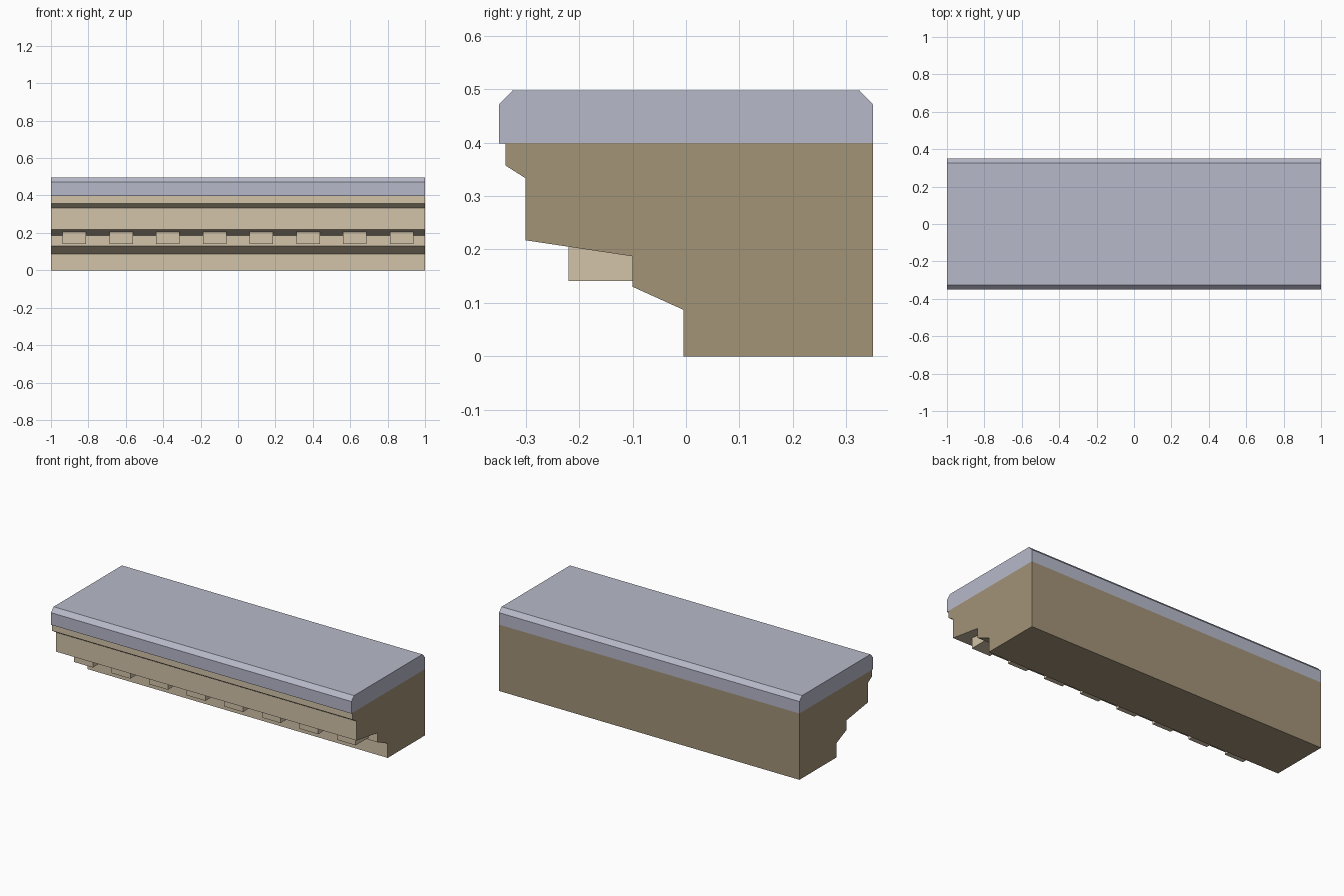
import bpy, bmesh

if "Cube" in bpy.data.objects:
    bpy.data.objects.remove(bpy.data.objects["Cube"])


def material(name, rgb):
    """Flat colour from 0-255 sRGB."""
    lin = [((c / 255 + 0.055) / 1.055) ** 2.4 for c in rgb]
    m = bpy.data.materials.new(name)
    m.diffuse_color = (*lin, 1)
    m.use_nodes = True
    m.node_tree.nodes["Principled BSDF"].inputs["Base Color"].default_value = m.diffuse_color
    return m


slate = material("pale_slate", (183, 185, 201))
light_stone = material("light_stone", (210, 195, 169))
dark_stone = material("dark_stone", (162, 147, 119))


def extrude_x(name, profile, x0, x1, mats, rule=None):
    """Extrude a closed (y, z) profile from x0 to x1."""
    bm = bmesh.new()
    face = bm.faces.new([bm.verts.new((x0, y, z)) for y, z in profile])
    out = bmesh.ops.extrude_face_region(bm, geom=[face])
    moved = [g for g in out["geom"] if isinstance(g, bmesh.types.BMVert)]
    bmesh.ops.translate(bm, verts=moved, vec=(x1 - x0, 0, 0))
    bmesh.ops.recalc_face_normals(bm, faces=bm.faces)
    for f in bm.faces:
        f.normal_update()
        if rule:
            f.material_index = rule(f)
    mesh = bpy.data.meshes.new(name)
    bm.to_mesh(mesh)
    bm.free()
    for m in mats:
        mesh.materials.append(m)
    obj = bpy.data.objects.new(name, mesh)
    bpy.context.collection.objects.link(obj)
    return obj


# Stepped cornice body: moulded front is light, ends, back and base are dark
body = [(0.35, 0), (-0.005, 0), (-0.005, 0.087), (-0.1, 0.13), (-0.1, 0.187),
        (-0.3, 0.217), (-0.3, 0.333), (-0.338, 0.357), (-0.338, 0.399), (0.35, 0.399)]


def body_rule(f):
    n = f.normal
    base = f.calc_center_median().z < 0.001
    return 1 if abs(n.x) > 0.5 or n.y > 0.5 or base else 0


extrude_x("cornice_body", body, -1, 1, [light_stone, dark_stone], body_rule)

# Coping slab with chamfered top edges
coping = [(-0.35, 0.398), (0.35, 0.399), (0.35, 0.471), (0.325, 0.497),
          (-0.325, 0.497), (-0.35, 0.471)]
extrude_x("coping_slab", coping, -1, 1, [slate])

# Row of dentil blocks tucked under the sloping soffit
dentil = [(-0.22, 0.141), (-0.095, 0.141), (-0.095, 0.188), (-0.22, 0.206)]
for i in range(8):
    cx = -0.875 + 0.25 * i
    extrude_x(f"dentil_{i + 1}", dentil, cx - 0.0625, cx + 0.0625, [light_stone])
